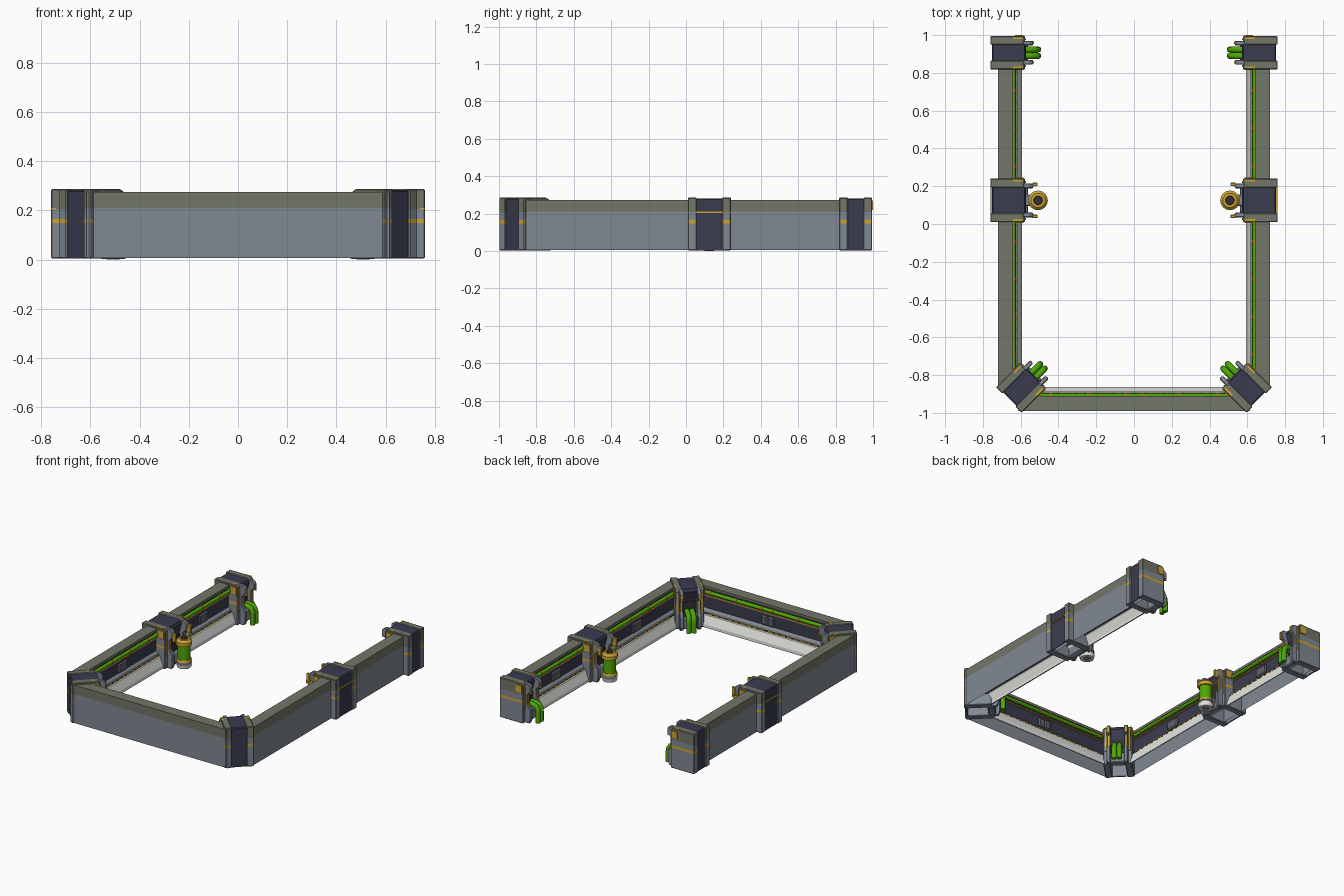
import bpy, bmesh, math
from mathutils import Vector, Matrix

cube = bpy.data.objects.get("Cube")
if cube:
    bpy.data.objects.remove(cube, do_unlink=True)


def material(name, rgb):
    m = bpy.data.materials.new(name)
    m.use_nodes = True
    m.diffuse_color = (*rgb, 1)
    m.node_tree.nodes["Principled BSDF"].inputs["Base Color"].default_value = (*rgb, 1)
    return m


GRAY = material("steel gray", (.22, .25, .29))
OLIVE = material("olive gray", (.17, .18, .14))
NAVY = material("dark navy", (.042, .044, .078))
AMBER = material("amber", (.62, .37, .035))
GREEN = material("bright green", (.08, .39, .002))
WHITE = material("off white", (.85, .85, .82))
DARK = material("charcoal", (.03, .03, .035))
SLATE = material("slate", (.11, .12, .135))


def finish(name, bm, mats, bevel=0):
    mesh = bpy.data.meshes.new(name)
    bm.to_mesh(mesh)
    bm.free()
    for m in mats:
        mesh.materials.append(m)
    obj = bpy.data.objects.new(name, mesh)
    bpy.context.collection.objects.link(obj)
    if bevel:
        b = obj.modifiers.new("bevel", "BEVEL")
        b.width, b.segments, b.limit_method = bevel, 1, 'ANGLE'
    obj.modifiers.new("mirror", "MIRROR")


class Frame:
    """Local frame: u along the run, r inward from the outer face, z up."""

    def __init__(self, origin, u, r):
        self.o, self.u, self.r = Vector((*origin, 0)), Vector((*u, 0)), Vector((*r, 0))

    def at(self, u, r, z):
        return self.o + self.u * u + self.r * r + Vector((0, 0, z))


def prism(name, frame, profile, u0, u1, mats, cuts=(), rule=None, miter=0, bevel=0,
          smooth=False, solid=True):
    bm = bmesh.new()
    a = [bm.verts.new(frame.at(u0 + miter * r, r, z)) for r, z in profile]
    b = [bm.verts.new(frame.at(u1, r, z)) for r, z in profile]
    n = len(a)
    for i in range(n if solid else n - 1):
        j = (i + 1) % n
        bm.faces.new((b[i], b[j], a[j], a[i])).smooth = smooth
    if solid:
        bm.faces.new(a)
        bm.faces.new(b[::-1])
        bmesh.ops.recalc_face_normals(bm, faces=bm.faces)
    for z in cuts:
        bmesh.ops.bisect_plane(bm, geom=bm.verts[:] + bm.edges[:] + bm.faces[:],
                               plane_co=(0, 0, z), plane_no=(0, 0, 1))
    if rule:
        for f in bm.faces:
            f.material_index = rule(f.calc_center_median().z)
    finish(name, bm, mats, bevel)


def box(name, frame, u, r, z, mat, **kw):
    prism(name, frame, [(r[0], z[0]), (r[0], z[1]), (r[1], z[1]), (r[1], z[0])],
          u[0], u[1], [mat], **kw)


def ring(r, z, radius, n=10):
    return [(r + radius * math.cos(i * math.tau / n), z + radius * math.sin(i * math.tau / n))
            for i in range(n)]


# Wall run: hollow sheet-metal channel, open underneath
SHELL = [(0, .006), (0, .274), (.08, .274), (.08, .256), (.055, .246)]
PANEL = [(.055, .246), (.062, .222), (.074, .2), (.074, .12)]
LEDGE = [(.074, .12), (.088, .108), (.094, .09)]
SILL = [(.094, .09), (.104, .084), (.126, .028), (.126, .006), (.118, .006)]


def wall(frame, start, end, first, last, boxes):
    def run(name, profile, mats, **kw):
        prism(name, frame, profile, start, end, mats, miter=1, **kw)
    run("wall_shell", SHELL, [GRAY, OLIVE], cuts=[.21], rule=lambda z: int(z > .21), solid=False)
    run("inner_panel", PANEL, [NAVY], solid=False)
    run("ledge", LEDGE, [GRAY], solid=False)
    run("sill", SILL, [WHITE], solid=False)
    run("wall_cable", ring(.081, .235, .013), [GREEN], smooth=True)
    box("panel_trim", frame, (start, end), (.07, .078), (.205, .212), AMBER, miter=1)
    box("sill_seam", frame, (start, end), (.088, .097), (.084, .095), DARK, miter=1)
    # repeated cable clips and ledge dashes
    for k in range(int((last - first) / .05)):
        u = first + k * .05
        box("ledge_dash", frame, (u, u + .034), (.088, .099), (.089, .098), AMBER)
        if k % 4 == 0:
            prism("cable_clip", frame, ring(.081, .235, .016), u, u + .014, [AMBER])
    for u0, u1 in boxes:
        box("service_box", frame, (u0, u1), (.06, .086), (.12, .188), SLATE, bevel=.008)


side = Frame((.72, 0), (0, 1), (-1, 0))
front = Frame((0, -.99), (1, 0), (0, 1))
wall(side, -.87, .95, -.7, .85, [(-.42, -.32), (.48, .58)])
wall(front, -.615, 0, -.45, .01, [(-.05, 0)])

# Pillars: two cheeks clasping a recessed core, with slim inner jaws
CHEEK = [(0, .004), (0, .286), (.17, .286), (.183, .272), (.183, .004)]
JAW = [(.15, .004), (.15, .282), (.205, .282), (.226, .266), (.226, .23), (.2, .2),
       (.2, .14), (.226, .1), (.226, .03), (.215, .004)]
CORE = [(.008, .004), (.008, .276), (.014, .282), (.18, .282), (.188, .262), (.17, .2), (.17, .07)]


def band(z):
    return 1 if z > .205 else 2 if .148 < z < .165 else 0


def pillar(frame, half, cheek):
    inner = half - cheek
    prism("pillar_core", frame, CORE, -inner - .01, inner + .01, [NAVY], solid=False)
    box("core_liner", frame, (-inner, inner), (.01, .016), (.006, .25), GRAY)
    box("pillar_base", frame, (-inner, inner), (.15, .2), (.006, .08), GRAY, bevel=.006)
    box("core_vent", frame, (-inner + .01, inner - .01), (.165, .178), (.09, .19), DARK)
    for s in (-1, 1):
        def span(a, b):
            return tuple(sorted((s * a, s * b)))
        prism("pillar_cheek", frame, CHEEK, *span(inner, half), [GRAY, OLIVE, AMBER],
              cuts=[.148, .165, .205], rule=band, bevel=.004)
        prism("pillar_jaw", frame, JAW, *span(inner - .004, half - .025), [GRAY], bevel=.004)
        box("jaw_strip", frame, span(half - .042, half - .03), (.2, .23), (.212, .262), AMBER)
        box("jaw_edge", frame, span(half - .042, half - .03), (.19, .206), (.13, .212), AMBER)
        box("cheek_strip", frame, span(half - .022, half - .012), (.175, .188), (.1, .262), AMBER)
        box("cheek_plate", frame, span(half - .016, half - .004), (.12, .17), (.28, .2875), AMBER)
        box("cheek_tab", frame, span(half - .01, half + .005), (.13, .176), (.22, .27), AMBER)


# Paired hoses bending down out of a pillar
def hoses(frame):
    path = [(.14, .125), (.21, .125), (.236, .117), (.25, .095), (.252, .07), (.252, .004)]
    for sign in (-1, 1):
        for u in (-.017, .017):
            curve = bpy.data.curves.new("green_hose", 'CURVE')
            curve.dimensions, curve.bevel_depth, curve.bevel_resolution = '3D', .017, 2
            curve.use_fill_caps = True
            sp = curve.splines.new('POLY')
            sp.points.add(len(path) - 1)
            for p, (r, z) in zip(sp.points, path):
                v = frame.at(u, r, z)
                p.co = (sign * v.x, v.y, v.z, 1)
            sp.use_smooth = True
            bpy.context.collection.objects.link(bpy.data.objects.new("green_hose", curve))
            curve.materials.append(GREEN)


q = math.sqrt(.5)
corner = Frame((.663, -.932), (q, q), (-q, q))
end_post = Frame((.76, .907), (0, 1), (-1, 0))
mid_post = Frame((.76, .125), (0, 1), (-1, 0))
for post, half in ((corner, .095), (end_post, .088)):
    pillar(post, half, .046)
    hoses(post)
pillar(mid_post, .115, .047)
box("mid_line", mid_post, (-.1155, .1155), (0, .02), (.203, .21), AMBER)
box("canister_arm", mid_post, (-.03, .03), (.16, .225), (.02, .09), GRAY, bevel=.006)
for y in (-.085, .085):
    box("mid_hook", mid_post, (y - .009, y + .009), (.222, .25), (.2, .262), AMBER, bevel=.004)


# Canister beside each middle pillar
def layer(name, z0, z1, r0, r1, mat):
    bm = bmesh.new()
    bmesh.ops.create_cone(bm, cap_ends=True, segments=16, radius1=r0, radius2=r1, depth=z1 - z0,
                          matrix=Matrix.Translation((.508, .125, (z0 + z1) / 2)))
    for f in bm.faces:
        f.smooth = len(f.verts) == 4
    finish(name, bm, [mat])


layer("canister_hole", 0, .004, .026, .026, GRAY)
layer("canister_foot", .002, .03, .046, .052, WHITE)
layer("canister_socket", .03, .046, .045, .045, GRAY)
layer("canister_lower_ring", .046, .062, .05, .046, AMBER)
layer("canister_body", .062, .16, .042, .042, GREEN)
layer("canister_upper_ring", .16, .185, .052, .052, AMBER)
layer("canister_cap", .185, .2, .052, .038, AMBER)
layer("canister_plug", .2, .205, .024, .022, DARK)
